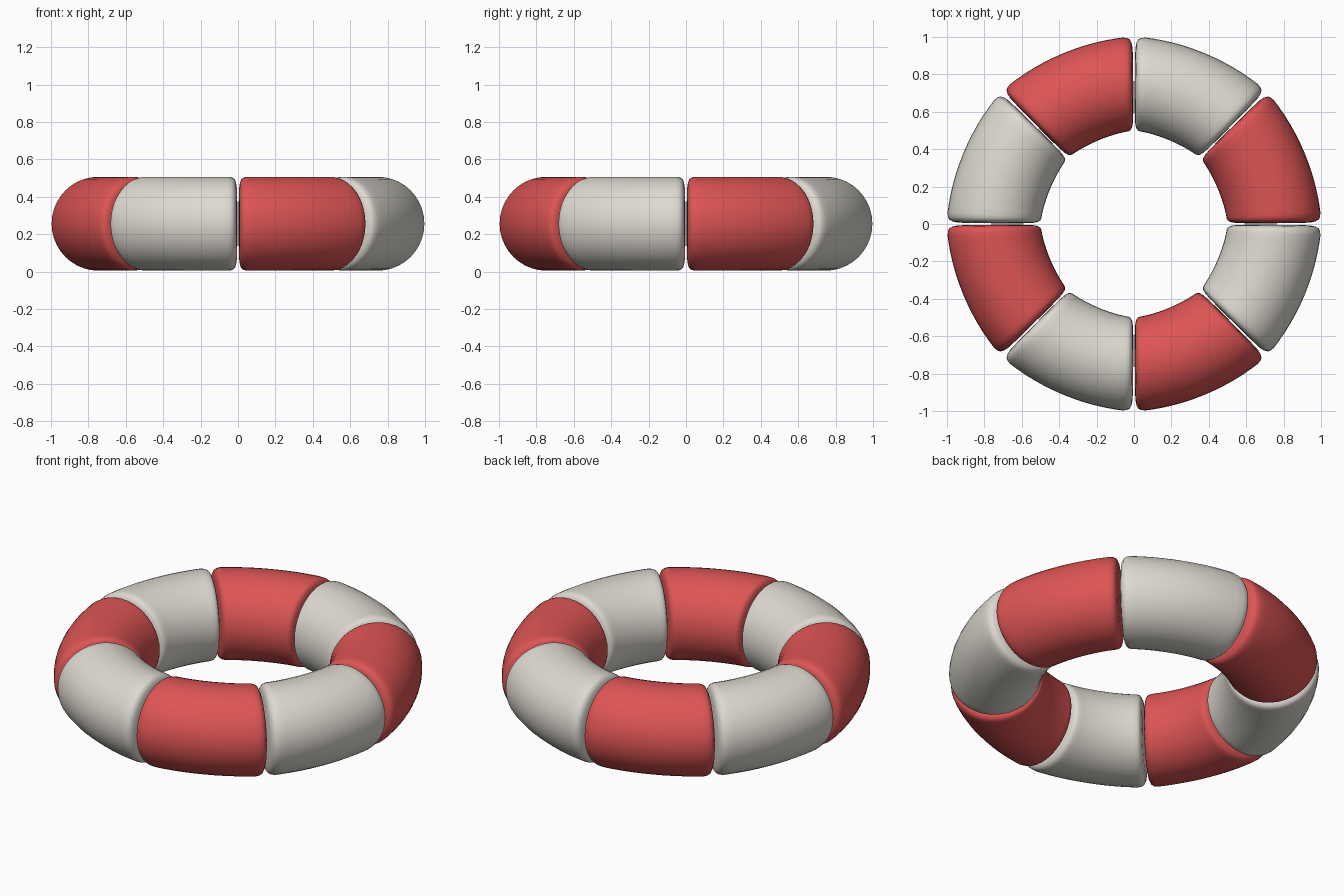
import bpy, bmesh
from math import sin, cos, pi, radians

old = bpy.data.objects.get("Cube")
if old:
    bpy.data.objects.remove(old, do_unlink=True)

SIDES = 40
TUBE = 0.251
HEIGHT = 0.256
# Rounded end cap: degrees in from the joint, and share of the tube radius
CAP = [(0.3, 0.45), (0.45, 0.75), (0.8, 0.88), (1.4, 0.95), (2.3, 0.985), (3.6, 1.0)]


def make_material(name, rgb):
    mat = bpy.data.materials.new(name)
    mat.use_nodes = True
    mat.diffuse_color = (*rgb, 1)
    mat.node_tree.nodes["Principled BSDF"].inputs["Base Color"].default_value = (*rgb, 1)
    return mat


red = make_material("soft red", (0.73, 0.09, 0.09))
white = make_material("warm white", (0.73, 0.70, 0.64))


def make_segment(name, start, mat):
    """One padded eighth of the ring, starting at the given angle in degrees."""
    body = [(6 + 33 * i / 10, 1.0) for i in range(11)]
    stations = CAP + body + [(45 - a, s) for a, s in reversed(CAP)]
    bm = bmesh.new()
    rings = []
    for offset, scale in stations:
        # The middle of each segment sits slightly closer to the centre
        centre = 0.751 - 0.014 * sin(pi * offset / 45)
        angle = radians(start + offset)
        ring = []
        for k in range(SIDES):
            t = 2 * pi * k / SIDES
            r = centre + TUBE * scale * cos(t)
            ring.append(bm.verts.new((r * cos(angle), r * sin(angle),
                                      HEIGHT + TUBE * scale * sin(t))))
        rings.append(ring)
    for a, b in zip(rings, rings[1:]):
        for k in range(SIDES):
            n = (k + 1) % SIDES
            bm.faces.new((a[k], a[n], b[n], b[k]))
    bm.faces.new(rings[0])
    bm.faces.new(rings[-1])
    bmesh.ops.recalc_face_normals(bm, faces=bm.faces)
    mesh = bpy.data.meshes.new(name)
    bm.to_mesh(mesh)
    bm.free()
    mesh.materials.append(mat)
    obj = bpy.data.objects.new(name, mesh)
    bpy.context.collection.objects.link(obj)
    return obj


# Eight alternating segments around the ring
segments = []
for i in range(8):
    colour, mat = (("white", white) if i % 2 else ("red", red))
    segments.append(make_segment(f"{colour}_ring_segment_{i // 2 + 1}", 45 * i, mat))

bpy.ops.object.select_all(action="DESELECT")
for obj in segments:
    obj.select_set(True)
bpy.context.view_layer.objects.active = segments[0]
bpy.ops.object.shade_smooth_by_angle(angle=radians(50))
